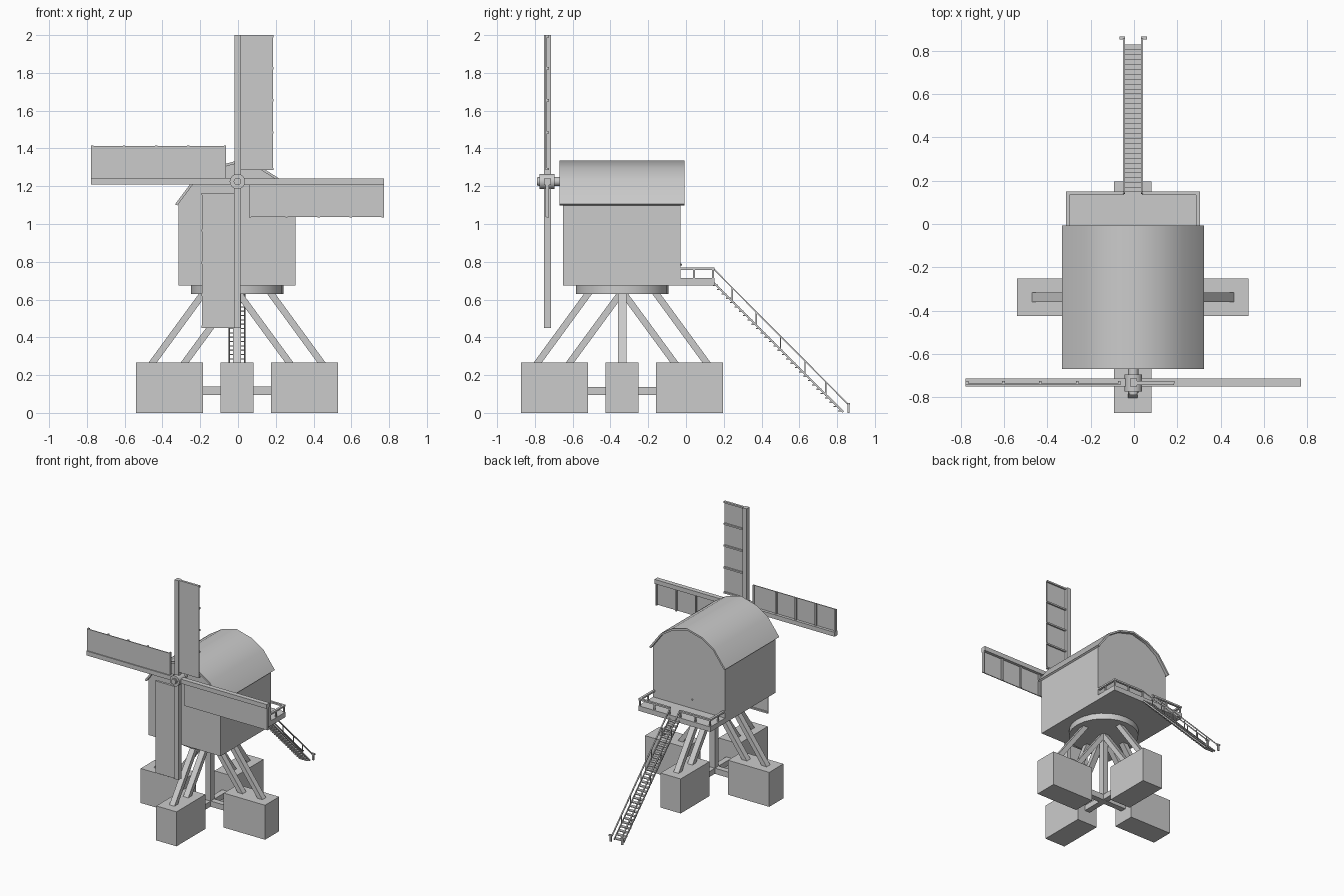
import bpy, bmesh, math
from mathutils import Matrix, Vector

if "Cube" in bpy.data.objects:
    bpy.data.objects.remove(bpy.data.objects["Cube"])

CX, CY = -0.005, -0.338          # axis of the turning post
HUB = Vector((-0.003, 0, 1.225))  # centre of the sails


def finish(name, bm, smooth=None):
    bmesh.ops.recalc_face_normals(bm, faces=bm.faces[:])
    me = bpy.data.meshes.new(name)
    bm.to_mesh(me)
    bm.free()
    if smooth:
        for p in me.polygons:
            p.use_smooth = True
        me.set_sharp_from_angle(angle=math.radians(smooth))
    ob = bpy.data.objects.new(name, me)
    bpy.context.collection.objects.link(ob)
    return ob


def add_box(bm, x0, x1, y0, y1, z0, z1, mat=Matrix()):
    m = (mat @ Matrix.Translation(((x0 + x1) / 2, (y0 + y1) / 2, (z0 + z1) / 2))
         @ Matrix.Diagonal((x1 - x0, y1 - y0, z1 - z0, 1)))
    bmesh.ops.create_cube(bm, size=1, matrix=m)


def add_beam(bm, p, q, w, h, mat=Matrix()):
    """Square beam from p to q; w is the horizontal width, h the other side."""
    p, q = Vector(p), Vector(q)
    d = (q - p).normalized()
    s = d.cross(Vector((0, 0, 1)))
    s = s.normalized() if s.length > 1e-4 else Vector((1, 0, 0))
    rot = Matrix((s, d.cross(s), d)).transposed().to_4x4()
    m = (mat @ Matrix.Translation((p + q) / 2) @ rot
         @ Matrix.Diagonal((w, h, (q - p).length, 1)))
    bmesh.ops.create_cube(bm, size=1, matrix=m)


def cylinder(name, r, depth, loc, seg, rot=Matrix()):
    bm = bmesh.new()
    bmesh.ops.create_cone(bm, cap_ends=True, segments=seg, radius1=r, radius2=r,
                          depth=depth, matrix=Matrix.Translation(loc) @ rot)
    return finish(name, bm, 35)


def extrude_profile(name, pts, y0, y1, smooth=None):
    """Closed (x, z) profile extruded along y."""
    bm = bmesh.new()
    f = bm.faces.new([bm.verts.new((CX + x, y0, z)) for x, z in pts])
    g = bmesh.ops.extrude_face_region(bm, geom=[f])['geom']
    bmesh.ops.translate(bm, vec=(0, y1 - y0, 0),
                        verts=[v for v in g if isinstance(v, bmesh.types.BMVert)])
    return finish(name, bm, smooth)


def mirrored(half):
    """Half profile from the right eave to the ridge, mirrored to the left."""
    return half + [(-x, z) for x, z in reversed(half[:-1])]


# four piers with two struts each, around the post
for i in range(4):
    m = Matrix.Translation((CX, CY, 0)) @ Matrix.Rotation(i * math.pi / 2, 4, 'Z')
    bm = bmesh.new()
    add_box(bm, 0.18, 0.535, -0.087, 0.087, 0, 0.268, m)
    finish(f"pier_{i}", bm)
    bm = bmesh.new()
    add_beam(bm, (0.455, 0, 0.255), (0.17, 0, 0.645), 0.044, 0.035, m)
    add_beam(bm, (0.285, 0, 0.255), (0.01, 0, 0.63), 0.044, 0.035, m)
    finish(f"struts_{i}", bm)

# cross beams, post and turning ring
bm = bmesh.new()
add_box(bm, CX - 0.2, CX + 0.2, CY - 0.022, CY + 0.022, 0.095, 0.139)
add_box(bm, CX - 0.022, CX + 0.022, CY - 0.2, CY + 0.2, 0.096, 0.138)
finish("cross_beams", bm)
bm = bmesh.new()
add_box(bm, CX - 0.022, CX + 0.022, CY - 0.022, CY + 0.022, 0.1, 0.65)
finish("post", bm)
cylinder("turning_ring", 0.245, 0.046, (CX, CY, 0.653), 24)

# mill house with arched gables
wall = mirrored([(0.31, 1.11), (0.22, 1.228), (0.125, 1.289), (0, 1.323)])
extrude_profile("house", [(-0.31, 0.675), (0.31, 0.675)] + wall, -0.65, -0.03)

# arched roof shell
outer = mirrored([(0.328, 1.105), (0.23, 1.236), (0.13, 1.3), (0, 1.335)])
inner = mirrored([(0.316, 1.098), (0.222, 1.225), (0.126, 1.287), (0, 1.321)])
extrude_profile("roof", outer + inner[::-1], -0.671, -0.008, 35)

# door knob
bm = bmesh.new()
bmesh.ops.create_icosphere(bm, subdivisions=1, radius=0.006,
                           matrix=Matrix.Translation((-0.035, -0.026, 0.785)))
finish("door_knob", bm)

# rear platform
bm = bmesh.new()
add_box(bm, CX - 0.31, CX + 0.31, -0.04, 0.15, 0.675, 0.714)
finish("platform", bm)

# platform railing, open at the stair
bm = bmesh.new()
for s in (-1, 1):
    def span(a, b, *rest):
        add_box(bm, *sorted((CX + s * a, CX + s * b)), *rest)
    span(0.292, 0.31, -0.03, 0.15, 0.757, 0.77)
    span(0.042, 0.31, 0.133, 0.15, 0.757, 0.77)
    span(0.296, 0.306, 0.037, 0.047, 0.714, 0.76)
    for x in (0.047, 0.175, 0.301):
        span(x - 0.005, x + 0.005, 0.137, 0.147, 0.714, 0.76)
finish("platform_railing", bm)

# stair treads
bm = bmesh.new()
N = 30
for i in range(N):
    t = (i + 0.5) / N
    y, z = 0.145 + 0.685 * t, 0.69 - 0.688 * t
    add_box(bm, CX - 0.04, CX + 0.04, y - 0.014, y + 0.012, z - 0.006, z)
finish("stair_treads", bm)

# stair stringers, handrails, balusters and newels
for s, side in ((-1, "left"), (1, "right")):
    x = CX + s * 0.041
    bm = bmesh.new()
    add_beam(bm, (x, 0.145, 0.69), (x, 0.832, 0.005), 0.006, 0.01)
    finish(f"stringer_{side}", bm)
    bm = bmesh.new()
    add_beam(bm, (x, 0.14, 0.768), (x, 0.862, 0.042), 0.009, 0.007)
    for y in (0.245, 0.372, 0.5, 0.63, 0.74):
        z = 0.765 - (y - 0.145) * 1.008
        add_box(bm, x - 0.003, x + 0.003, y - 0.003, y + 0.003, z - 0.075, z)
    finish(f"handrail_{side}", bm)
    bm = bmesh.new()
    nx = CX + s * 0.05
    add_box(bm, nx - 0.007, nx + 0.007, 0.854, 0.865, 0, 0.045)
    add_box(bm, nx - 0.012, nx + 0.014, 0.852, 0.867, 0.042, 0.052)
    finish(f"newel_{side}", bm)

# windshaft, hub and nose
RX = Matrix.Rotation(math.pi / 2, 4, 'X')
cylinder("windshaft", 0.024, 0.16, HUB + Vector((0, -0.70, 0)), 16, RX)
cylinder("hub", 0.041, 0.08, HUB + Vector((0, -0.735, 0)), 20, RX)
cylinder("hub_nose", 0.02, 0.03, HUB + Vector((0, -0.775, 0)), 16, RX)

# four sails: spar, panel and ribs on the back
for i in range(4):
    m = Matrix.Translation(HUB) @ Matrix.Rotation(i * math.pi / 2, 4, 'Y')
    bm = bmesh.new()
    add_box(bm, -0.016, 0.018, -0.752, -0.715, 0.0, 0.775, m)
    finish(f"sail_spar_{i}", bm)
    bm = bmesh.new()
    add_box(bm, 0.0, 0.187, -0.744, -0.737, 0.06, 0.775, m)
    for r in (0.066, 0.26, 0.43, 0.6, 0.769):
        add_box(bm, 0.0, 0.19, -0.738, -0.726, r - 0.006, r + 0.006, m)
    finish(f"sail_panel_{i}", bm)
